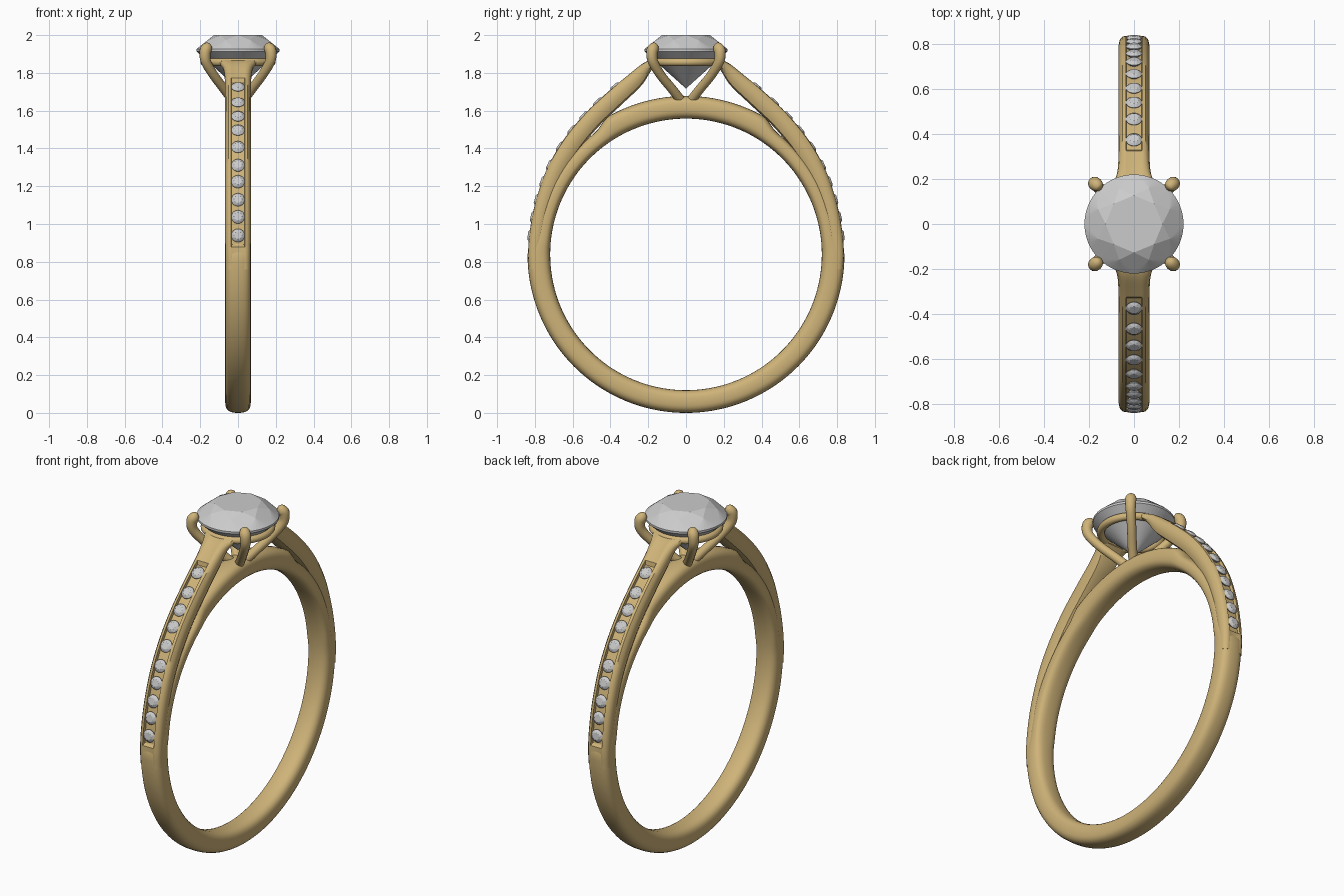
import bpy, bmesh
from math import sin, cos, pi, radians, copysign
from mathutils import Vector

if "Cube" in bpy.data.objects:
    bpy.data.objects.remove(bpy.data.objects["Cube"])

gold = bpy.data.materials.new("gold")
gold.diffuse_color = (0.62, 0.45, 0.19, 1)
gold.use_nodes = True
gold.node_tree.nodes["Principled BSDF"].inputs["Base Color"].default_value = gold.diffuse_color


def finish(bm, name, mat=None, smooth=True):
    bmesh.ops.recalc_face_normals(bm, faces=bm.faces)
    me = bpy.data.meshes.new(name)
    bm.to_mesh(me)
    bm.free()
    ob = bpy.data.objects.new(name, me)
    bpy.context.collection.objects.link(ob)
    if mat:
        me.materials.append(mat)
    if smooth:
        bpy.ops.object.select_all(action='DESELECT')
        ob.select_set(True)
        bpy.context.view_layer.objects.active = ob
        bpy.ops.object.shade_smooth_by_angle(angle=radians(40))
    return ob


def loft(name, sections, closed=False):
    """Skin a list of equal-length point loops."""
    bm = bmesh.new()
    loops = [[bm.verts.new(p) for p in s] for s in sections]
    n = len(loops[0])
    pairs = list(zip(loops, loops[1:] + loops[:1]))
    for a, b in pairs if closed else pairs[:-1]:
        for i in range(n):
            j = (i + 1) % n
            bm.faces.new((a[i], a[j], b[j], b[i]))
    if not closed:
        bm.faces.new(loops[0])
        bm.faces.new(loops[-1])
    return finish(bm, name, gold)


def spline(pts, steps):
    """Catmull-Rom through tuples of any length."""
    pts = [Vector(p) for p in pts]
    pts = [2 * pts[0] - pts[1]] + pts + [2 * pts[-1] - pts[-2]]
    out = []
    for k in range(1, len(pts) - 2):
        a, b, c, d = pts[k - 1:k + 3]
        for i in range(steps):
            t = i / steps
            out.append(0.5 * (2 * b + (c - a) * t + (2 * a - 5 * b + 4 * c - d) * t * t
                              + (3 * b - a - 3 * c + d) * t ** 3))
    return out + [pts[-2]]


def gem(name, radius, loc, normal=(0, 0, 1), seg=64):
    """Brilliant cut as the hull of table, crown, girdle and culet points."""
    k = radius / 0.22
    bm = bmesh.new()

    def ring(n, r, z, off=0):
        for i in range(n):
            a = 2 * pi * (i + off) / n
            bm.verts.new((r * k * cos(a), r * k * sin(a), z * k))
    ring(8, 0.127, 0.078)
    ring(8, 0.172, 0.052, 0.5)
    ring(seg, 0.22, 0.004)
    ring(seg, 0.22, -0.008)
    ring(8, 0.05, -0.158)
    bm.verts.new((0, 0, -0.205 * k))
    bmesh.ops.convex_hull(bm, input=bm.verts)
    ob = finish(bm, name, smooth=False)
    ob.location = loc
    ob.rotation_euler = Vector(normal).to_track_quat('Z', 'Y').to_euler()
    return ob


# Band: rounded section swept round the finger hole, dipping under the channels
CZ, R_IN, R_OUT = 0.839, 0.719, 0.839
band = []
for i in range(144):
    a = 2 * pi * i / 144
    elev = 90 - abs(((i * 2.5 - 90 + 180) % 360) - 180)
    dip = max(0, min(1, (elev - 1) / 5, (60 - elev) / 6))
    ro = R_OUT - 0.035 * dip
    mid, half = (ro + R_IN) / 2, (ro - R_IN) / 2
    sec = []
    for j in range(28):
        t = 2 * pi * j / 28
        x = 0.068 * copysign(abs(cos(t)) ** 0.72, cos(t))
        r = mid + half * copysign(abs(sin(t)) ** 0.72, sin(t))
        sec.append((x, r * cos(a), CZ + r * sin(a)))
    band.append(sec)
loft("band", band, closed=True)

# Cathedral shoulders: outer edge y, z, thickness, half width
path = spline([(0.833, 0.76, 0.08, 0.066), (0.837, 0.85, 0.08, 0.067),
               (0.827, 0.97, 0.085, 0.068), (0.797, 1.12, 0.09, 0.068),
               (0.738, 1.29, 0.095, 0.068), (0.65, 1.445, 0.10, 0.068),
               (0.54, 1.58, 0.10, 0.068), (0.42, 1.695, 0.10, 0.068),
               (0.30, 1.795, 0.09, 0.070), (0.23, 1.85, 0.065, 0.078),
               (0.17, 1.878, 0.04, 0.10)], 8)
stone_z = (0.94, 1.04, 1.13, 1.225, 1.315, 1.41, 1.5, 1.575, 1.65, 1.73)
fine = spline(path, 6)


def normal_at(pts, i):
    d = pts[min(i + 1, len(pts) - 1)] - pts[max(i - 1, 0)]
    return Vector((d[1], -d[0])).normalized()


for side, s in (("front", -1), ("back", 1)):
    sections = []
    for i, p in enumerate(path):
        y, z, t, w = p
        n = normal_at(path, i)
        g = 0.018 if 0.89 < z < 1.765 else 0.0015
        half = [(0.0, g), (0.034, g), (0.036, 0.001), (0.75 * w, 0.004),
                (0.93 * w, 0.2 * t), (w, 0.42 * t), (0.97 * w, 0.7 * t),
                (0.8 * w, 0.92 * t), (0.45 * w, t)]
        prof = half + [(-x, v) for x, v in half[:0:-1]]
        sections.append([(x, s * (y - n.x * v), z - n.y * v) for x, v in prof])
    loft(side + "_shoulder", sections)

    # Row of channel-set stones
    for k, sz in enumerate(stone_z):
        i = min(range(len(fine)), key=lambda q: abs(fine[q][1] - sz))
        n = normal_at(fine, i)
        y, z = fine[i][0] - n.x * 0.006, fine[i][1] - n.y * 0.006
        gem(f"{side}_small_stone_{k + 1}", 0.036, (0, s * y, z), (0, s * n.x, n.y), 24)

# Gallery rail under the centre stone
rail = []
for i in range(64):
    a = 2 * pi * i / 64
    rail.append([((0.178 + 0.021 * cos(b)) * cos(a), (0.178 + 0.021 * cos(b)) * sin(a),
                  1.857 + 0.021 * sin(b)) for b in [2 * pi * j / 14 for j in range(14)]])
loft("gallery_rail", rail, closed=True)

# Four claws: x, y, z, radius, closing to a rounded tip
claw = spline([(0.02, 0.02, 1.645, 0.026), (0.07, 0.07, 1.71, 0.025),
               (0.13, 0.135, 1.79, 0.025), (0.17, 0.175, 1.86, 0.027),
               (0.174, 0.18, 1.91, 0.030), (0.165, 0.172, 1.932, 0.029),
               (0.155, 0.162, 1.946, 0.019), (0.151, 0.158, 1.950, 0.004)], 5)
for sx in (-1, 1):
    for sy in (-1, 1):
        sections = []
        for i, p in enumerate(claw):
            d = (claw[min(i + 1, len(claw) - 1)] - claw[max(i - 1, 0)]).to_3d().normalized()
            u = Vector((1, -1, 0)).normalized()
            u = (u - d * u.dot(d)).normalized()
            v = d.cross(u)
            c = p.to_3d()
            sections.append([])
            for j in range(16):
                a = 2 * pi * j / 16
                q = c + (u * cos(a) + v * sin(a)) * p[3]
                sections[-1].append((q.x * sx, q.y * sy, q.z))
        loft(f"{'back' if sy > 0 else 'front'}_{'right' if sx > 0 else 'left'}_claw", sections)

# Centre stone
gem("centre_stone", 0.22, (0, 0, 1.922))
